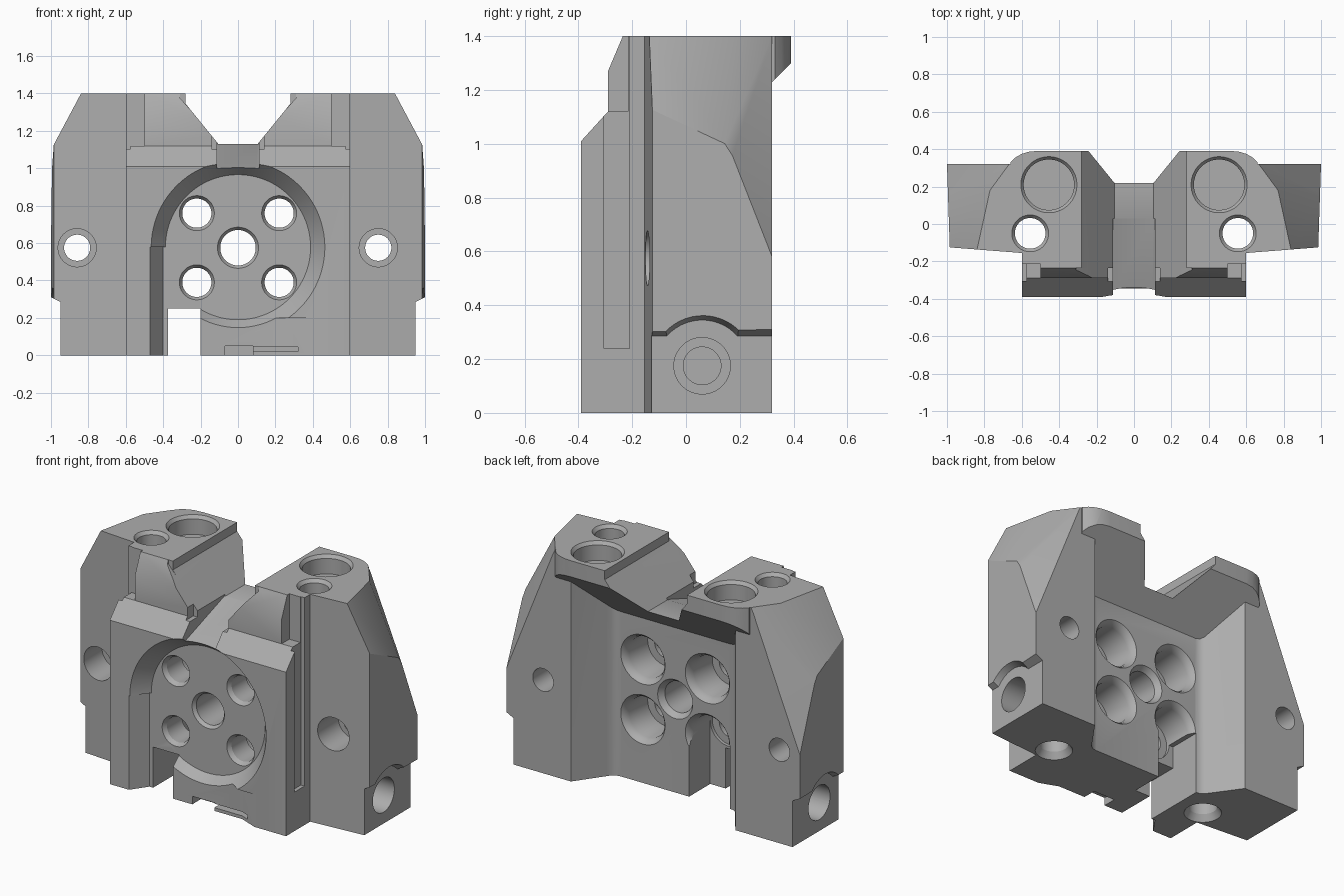
import bpy, bmesh, math
from mathutils import Vector

old = bpy.data.objects.get("Cube")
if old:
    bpy.data.objects.remove(old, do_unlink=True)

steel = bpy.data.materials.new("machined grey")
steel.use_nodes = True
GREY = (0.42, 0.42, 0.42, 1)
steel.diffuse_color = GREY
steel.node_tree.nodes["Principled BSDF"].inputs["Base Color"].default_value = GREY


def make(name, bm):
    bmesh.ops.recalc_face_normals(bm, faces=bm.faces)
    mesh = bpy.data.meshes.new(name)
    bm.to_mesh(mesh)
    bm.free()
    mesh.materials.append(steel)
    ob = bpy.data.objects.new(name, mesh)
    bpy.context.collection.objects.link(ob)
    return ob


def prism(name, points, axis, lo, hi):
    """Extrude a 2D profile along an axis: x takes (y,z), y takes (x,z), z takes (x,y)."""
    bm = bmesh.new()

    def ring(d):
        out = []
        for p in points:
            co = list(p)
            co.insert("xyz".index(axis), d)
            out.append(bm.verts.new(co))
        return out
    a, b = ring(lo), ring(hi)
    bm.faces.new(a)
    bm.faces.new(b[::-1])
    for i in range(len(a)):
        j = (i + 1) % len(a)
        bm.faces.new((a[i], b[i], b[j], a[j]))
    return make(name, bm)


def mirrored(half):
    """Close a right-hand half profile with its mirror image."""
    return half + [(-x, v) for x, v in reversed(half)]


def box(name, x, y, z):
    return prism(name, [(x[0], y[0]), (x[1], y[0]), (x[1], y[1]), (x[0], y[1])], "z", *z)


def bore(name, start, direction, profile, sides=48):
    """Turned cutter; profile is (distance, radius) along the direction."""
    bm = bmesh.new()
    start, d = Vector(start), Vector(direction)
    q = d.to_track_quat("Z", "Y")
    rings = []
    for dist, r in profile:
        rings.append([bm.verts.new(start + q @ Vector((r * math.cos(t), r * math.sin(t), dist)))
                      for t in (math.tau * (k + .5) / sides for k in range(sides))])
    bm.faces.new(rings[0])
    bm.faces.new(rings[-1][::-1])
    for a, b in zip(rings, rings[1:]):
        for i in range(sides):
            j = (i + 1) % sides
            bm.faces.new((a[i], b[i], b[j], a[j]))
    return make(name, bm)


def slice_off(ob, point, normal):
    """Remove everything on the normal side of a plane and cap the cut."""
    bm = bmesh.new()
    bm.from_mesh(ob.data)
    cut = bmesh.ops.bisect_plane(bm, geom=bm.verts[:] + bm.edges[:] + bm.faces[:], dist=1e-5,
                                 plane_co=point, plane_no=normal, clear_outer=True)
    edges = [e for e in cut["geom_cut"] if isinstance(e, bmesh.types.BMEdge)]
    bmesh.ops.holes_fill(bm, edges=edges)
    bmesh.ops.recalc_face_normals(bm, faces=bm.faces)
    bm.to_mesh(ob.data)
    bm.free()


def combine(target, tool, operation="DIFFERENCE"):
    tool.hide_render = True
    bpy.context.view_layer.objects.active = target
    mod = target.modifiers.new("cut", "BOOLEAN")
    mod.operation, mod.solver, mod.object = operation, "EXACT", tool
    bpy.ops.object.modifier_apply(modifier=mod.name)
    bpy.data.objects.remove(tool, do_unlink=True)


# Wings, with the tapered shoulders sliced
body = prism("carriage_body", mirrored([(.6, -.155), (.985, -.125), (1, .32)]), "z", 0, 1.4)
for s in (-1, 1):
    slice_off(body, (s * .77, .18, 1.4), (s * .096, .021, .052))
    slice_off(body, (s * .77, .18, 1.4), (s * .0675, .0495, .0334))
    slice_off(body, (s * .66, .33, 1.4), (s * .1267, .1258, .051))

# Central block with stepped front
combine(body, prism("centre_block", [(-.39, 0), (-.39, 1.01), (-.29, 1.12), (-.29, 1.27),
                                     (-.235, 1.4), (.3, 1.4), (.3, 0)], "x", -.6, .6), "UNION")

# Overhanging rear lip with rounded corners
lip = prism("rear_lip", mirrored([(.66, .2), (.66, .33), (.635, .355), (.6, .375),
                                  (.56, .387), (.51, .391)]), "z", 1, 1.4)
slice_off(lip, (0, .32, 1.23), (0, 1, -1))
combine(body, lip, "UNION")

# Rear pocket with filleted corners and a sloping ceiling
pocket = prism("pocket", mirrored([(.37, .105), (.4, .11), (.422, .125), (.438, .148),
                                   (.56, .32), (.67, .48)]), "z", -.1, 1.6)
slice_off(pocket, (0, .16, 1.07), (0, -1, 1))
combine(body, pocket)

# Top saddle notch, its wider front mouth and the sloping channel
combine(body, prism("saddle", mirrored([(.105, 1.13), (.28, 1.345), (.28, 1.5)]), "y", -.6, .6))
combine(body, prism("saddle_mouth", mirrored([(.14, 1.1), (.14, 1.185), (.31, 1.375), (.31, 1.5)]),
                    "y", -.6, -.235))
combine(body, prism("channel", [(-.45, .965), (.03, 1.13), (.03, 1.2), (-.45, 1.2)],
                    "x", -.112, .112))

# Round front recess and the run-out on its right side
combine(body, bore("dish", (0, -.45, .578), (0, 1, 0), [(0, .51), (.16, .388)], 96))
combine(body, prism("dish_runout", [(-.47, -.45), (-.47, -.39), (-.4, -.29),
                                    (-.2, -.29), (-.2, -.45)], "z", -.1, .58))

# Lower slot, rear relief and front toe details
combine(body, box("slot", (-.375, -.2), (-.6, .6), (-.1, .25)))
combine(body, box("rear_relief", (-.375, -.095), (-.1, .3), (-.1, .39)))
combine(body, prism("toe_relief", [(-.21, -.45), (-.21, -.345), (.27, -.345), (.39, -.392),
                                   (.39, -.45)], "z", -.1, .2))
combine(body, box("toe_slot", (-.07, .08), (-.5, -.26), (-.1, .05)))
combine(body, box("toe_slit", (.05, .32), (-.5, -.3), (.02, .045)))

# Bolt pattern in the front plate
for x in (-.22, .22):
    for z in (.39, .76):
        combine(body, bore("bolt_hole", (x, -.31, z), (0, 1, 0),
                           [(0, .106), (.045, .078), (.19, .078), (.19, .125),
                            (.37, .125), (.4, .137), (.43, .165)]))
combine(body, bore("centre_hole", (0, -.31, .575), (0, 1, 0),
                   [(0, .125), (.04, .095), (.38, .095), (.43, .13)]))

# Wing holes, counterbored from the front
for x in (-.86, .75):
    combine(body, bore("wing_hole", (x, -.25, .575), (0, 1, 0),
                       [(0, .102), (.3, .102), (.3, .07), (.7, .07)]))

for s in (-1, 1):
    # Side feet: undercut, arch relief and stepped blind hole
    combine(body, prism("foot_undercut", [(s * .95, -.1), (s * 1.1, -.1), (s * 1.1, .36),
                                          (s * .95, .285)], "y", -.6, .6))
    combine(body, bore("foot_arch", (s * .95, .06, .17), (s, 0, 0), [(0, .175), (.1, .215)]))
    combine(body, bore("foot_hole", (s * 1.0, .06, .175), (-s, 0, 0),
                       [(0, .105), (.25, .105), (.25, .07), (.33, .07)]))
    # Top sockets and vertical through holes
    combine(body, bore("socket", (s * .455, .21, 1.42), (0, 0, -1),
                       [(0, .165), (.04, .135), (.135, .135)]))
    combine(body, bore("rod_hole", (s * .555, -.05, 1.42), (0, 0, -1),
                       [(0, .115), (.04, .082), (1.38, .082), (1.44, .12)]))
    # Corner cut-outs and side grooves
    edge = sorted((s * .5, s * .65))
    combine(body, box("corner_cutout", edge, (-.35, -.215), (1.12, 1.5)))
    edge = sorted((s * .575, s * .65))
    combine(body, box("side_groove", edge, (-.305, -.21), (.24, 1.5)))

# Shading
for o in bpy.context.selected_objects:
    o.select_set(False)
body.select_set(True)
bpy.context.view_layer.objects.active = body
for p in body.data.polygons:
    p.material_index = 0
bpy.ops.object.shade_smooth_by_angle(angle=math.radians(25))
